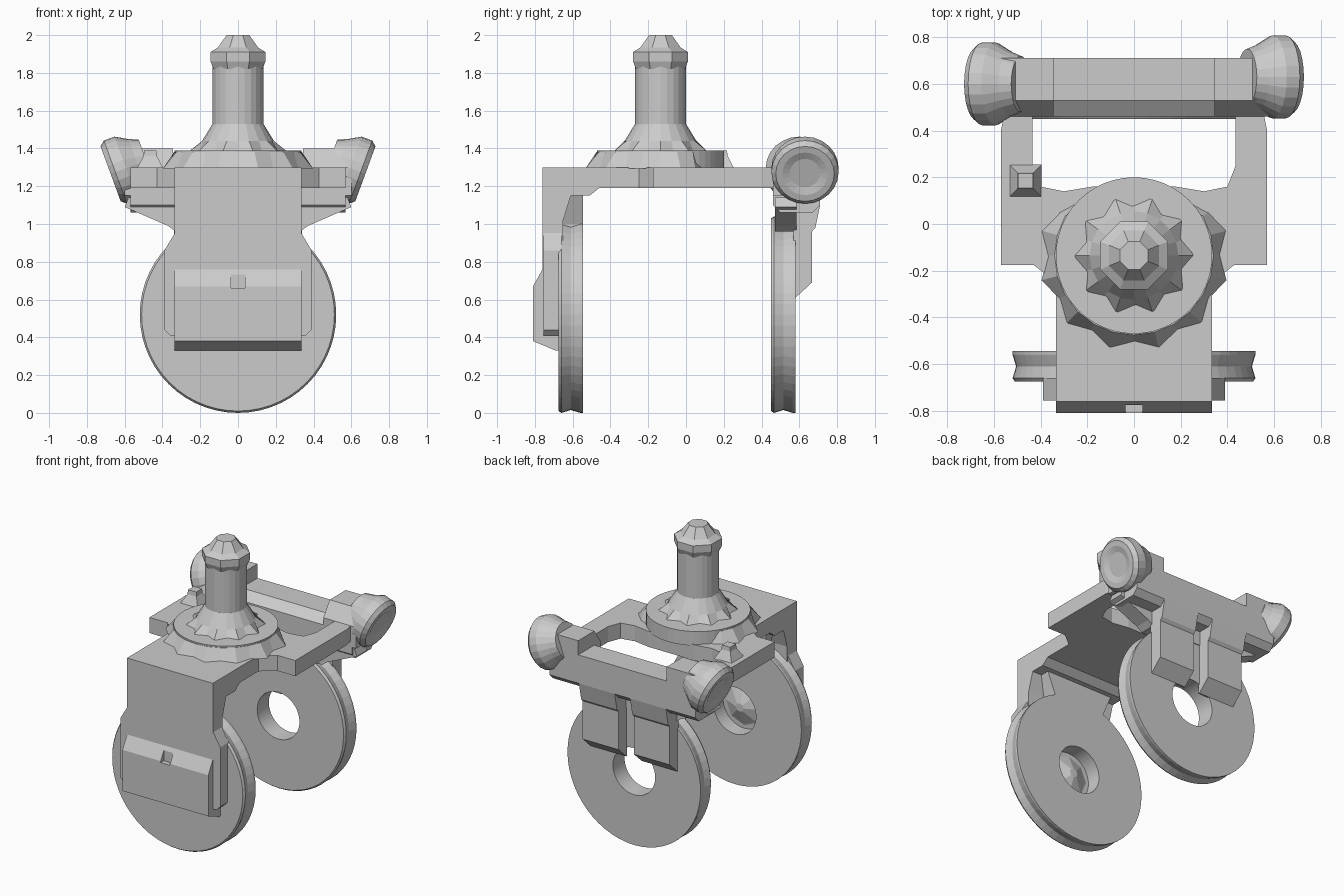
import bpy, bmesh
from math import sin, cos, pi, radians
from mathutils import Matrix, Vector

if "Cube" in bpy.data.objects:
    bpy.data.objects.remove(bpy.data.objects["Cube"])


def make(name, bm, matrix=None):
    if matrix:
        bm.transform(matrix)
    bmesh.ops.remove_doubles(bm, verts=bm.verts, dist=1e-5)
    bmesh.ops.recalc_face_normals(bm, faces=bm.faces)
    me = bpy.data.meshes.new(name)
    bm.to_mesh(me)
    bm.free()
    ob = bpy.data.objects.new(name, me)
    bpy.context.collection.objects.link(ob)
    return ob


def prism(name, pts, axis, lo, hi):
    """Extrude a 2D outline along an axis (remaining axes keep their order)."""
    bm = bmesh.new()

    def place(p, h):
        v = list(p)
        v.insert("xyz".index(axis), h)
        return bm.verts.new(v)
    a = [place(p, lo) for p in pts]
    b = [place(p, hi) for p in pts]
    n = len(pts)
    bm.faces.new(a)
    bm.faces.new(b)
    for i in range(n):
        bm.faces.new((a[i], a[(i + 1) % n], b[(i + 1) % n], b[i]))
    return make(name, bm)


def box(name, x0, x1, y0, y1, z0, z1):
    return prism(name, [(x0, y0), (x1, y0), (x1, y1), (x0, y1)], "z", z0, z1)


def lathe(name, prof, segs, matrix, closed=False, phase=0.0, scale=None):
    """Spin (radius, height) points around z; scale(i, k) may vary the radius."""
    bm = bmesh.new()
    rings = []
    for k, (r, h) in enumerate(prof):
        ring = []
        for i in range(segs):
            a = 2 * pi * (i + phase) / segs
            q = r * (scale(a, i, k) if scale else 1)
            ring.append(bm.verts.new((q * cos(a), q * sin(a), h)))
        rings.append(ring)
    pairs = list(zip(rings, rings[1:])) + ([(rings[-1], rings[0])] if closed else [])
    for a, b in pairs:
        for i in range(segs):
            j = (i + 1) % segs
            bm.faces.new((a[i], a[j], b[j], b[i]))
    if not closed:
        bm.faces.new(rings[0])
        bm.faces.new(rings[-1])
    return make(name, bm, matrix)


def mirrored(pts):
    return pts + [(-x, y) for x, y in reversed(pts)]


# top plate: U outline whose arms reach back to the beam
prism("top_plate", mirrored([
    (0.335, -0.70), (0.335, -0.25), (0.43, -0.175), (0.57, -0.175), (0.57, 0.40),
    (0.55, 0.50), (0.435, 0.50), (0.435, 0.25), (0.40, 0.16), (0.30, 0.14), (0.18, 0.16)]),
    "z", 1.19, 1.30)

# front panel with raised lower pad and inner top chamfer
panel = prism("front_panel", [
    (-0.76, 1.30), (-0.76, 0.76), (-0.81, 0.67), (-0.81, 0.38), (-0.69, 0.33), (-0.65, 0.33),
    (-0.65, 1.02), (-0.61, 1.15), (-0.51, 1.15), (-0.46, 1.19), (-0.46, 1.30)],
    "x", -0.335, 0.335)
cutter = box("notch_cutter", -0.037, 0.037, -0.9, -0.775, 0.66, 0.78)
cutter.hide_render = True
cutter.hide_set(True)
cut = panel.modifiers.new("notch", "BOOLEAN")
cut.object, cut.operation = cutter, "DIFFERENCE"
prism("front_backing", mirrored([(0.36, 0.41), (0.39, 0.44), (0.39, 0.86), (0.33, 0.96)]),
      "y", -0.755, -0.66)
prism("front_gusset", mirrored([(0.20, 0.92), (0.20, 1.0), (0.27, 1.17)]), "y", -0.67, -0.545)

# wheels: flat rings with slightly hollow rims, axis along y
to_y = Matrix.Rotation(radians(-90), 4, "X")
for name, y0, y1 in (("front_wheel", -0.675, -0.545), ("rear_wheel", 0.45, 0.58)):
    m = (y0 + y1) / 2
    lathe(name, [(0.165, y0), (0.51, y0), (0.52, y0 + 0.015), (0.505, m),
                 (0.52, y1 - 0.015), (0.52, y1), (0.165, y1)],
          56, Matrix.Translation((0, 0, 0.52)) @ to_y, closed=True)
lathe("front_hub", [(0.17, -0.66), (0.13, -0.645), (0.03, -0.60)], 8,
      Matrix.Translation((0, 0, 0.52)) @ to_y)

# flange, its faceted fillets, and the stem
axis = Matrix.Translation((0, -0.135, 0))


def skirt_shape(a, i, k):
    if sin(a) > 0.5:
        return 0.8
    return 1.0 if k or i % 2 else 0.9


lathe("flange_skirt", [(0.41, 1.295), (0.34, 1.38)], 24, axis, scale=skirt_shape)
lathe("flange", [(0.335, 1.29), (0.335, 1.39)], 48, axis)
lathe("stem_fillet", [(0.265, 1.38), (0.19, 1.44), (0.135, 1.53)], 20, axis,
      scale=lambda a, i, k: 0.82 if k == 0 and i % 2 else 1.0)
lathe("stem", [(0.135, 1.38), (0.135, 1.84), (0.143, 1.91)], 24, axis)
lathe("stem_collar", [(0.14, 1.82), (0.157, 1.86), (0.157, 1.91), (0.115, 1.935), (0.065, 2.0)],
      8, axis, phase=0.5)

# peg on the left arm
lathe("peg", [(0.098, 1.295), (0.05, 1.36), (0.045, 1.39)], 4,
      Matrix.Translation((-0.465, 0.185, 0)), phase=0.5)

# rear beam, lower centre with raised ends
prism("rear_beam", [(0.71, 1.10), (0.71, 1.30), (0.53, 1.30), (0.46, 1.25), (0.46, 1.10),
                    (0.50, 1.06), (0.67, 1.06)], "x", -0.57, 0.57)
prism("rear_web", mirrored([(0.33, 0.96), (0.37, 0.99), (0.60, 1.09), (0.58, 1.14)]),
      "y", 0.47, 0.585)

for side, s, cy in (("left", -1, 0.60), ("right", 1, 0.63)):
    # raised beam end
    prism(side + "_beam_end", [(0.71, 1.15), (0.71, 1.40), (0.53, 1.40), (0.46, 1.30),
                               (0.46, 1.15)], "x", *sorted((s * 0.345, s * 0.60)))
    # tilted round cap with a dished outer face and a tapering neck
    d = Vector((s * 0.30, 0, -0.11)).normalized()
    turn = d.to_track_quat("Z", "Y").to_matrix().to_4x4()
    lathe(side + "_cap", [(0.12, -0.16), (0.14, -0.11), (0.178, -0.045), (0.178, 0.015),
                          (0.155, 0.042), (0.12, 0.042), (0.08, 0.03)], 24,
          Matrix.Translation((s * 0.635, cy, 1.28)) @ turn)
    # lug holding the rear wheel
    prism(side + "_lug", [(0.57, 1.09), (0.71, 1.10), (0.685, 0.98), (0.667, 0.96),
                          (0.667, 0.69), (0.58, 0.61), (0.57, 0.61)],
          "x", *sorted((s * 0.06, s * 0.34)))
